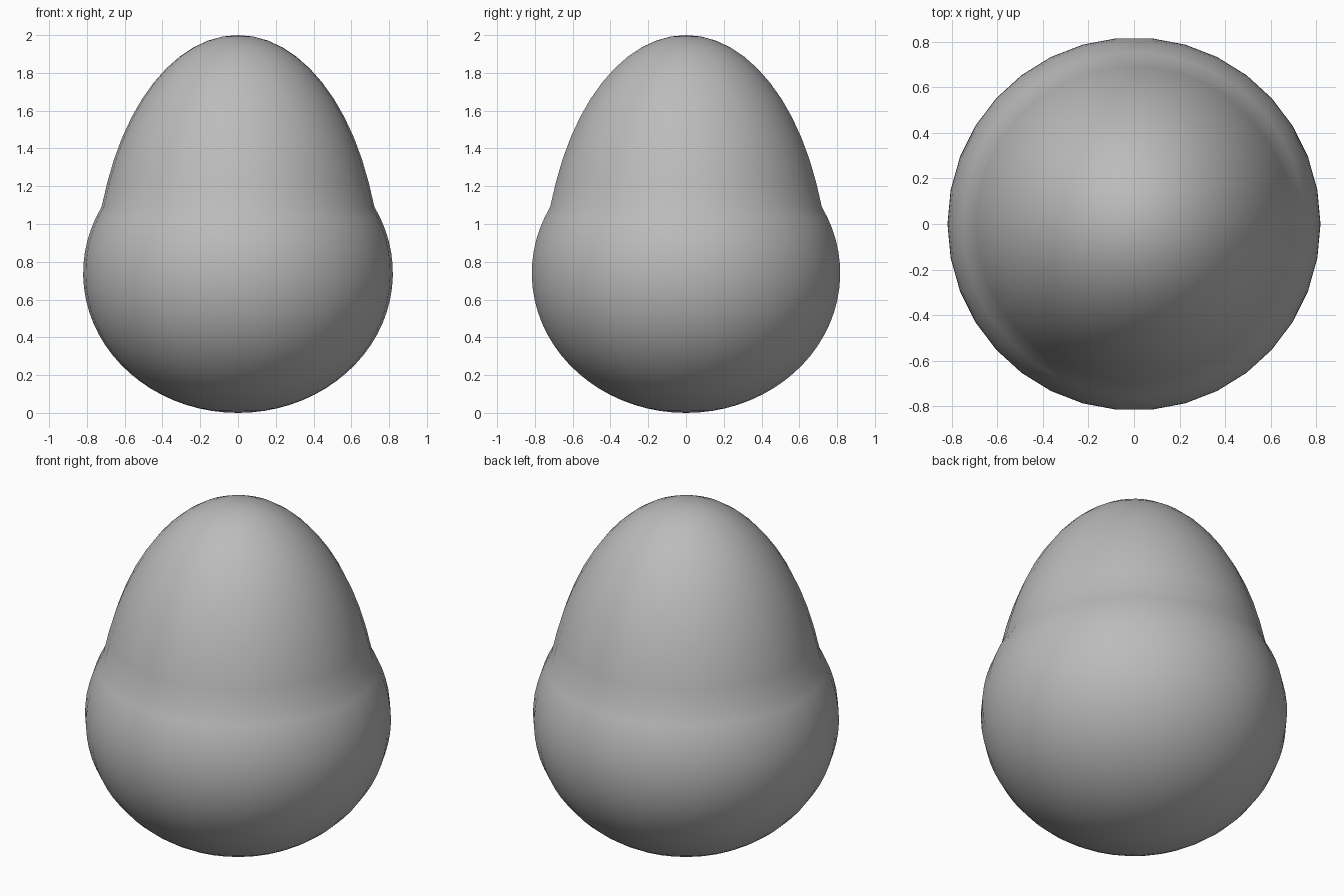
import bpy, bmesh, math

if "Cube" in bpy.data.objects:
    bpy.data.objects.remove(bpy.data.objects["Cube"])

SIDES = 34
mat = bpy.data.materials.new("mid grey")
mat.diffuse_color = (0.5, 0.5, 0.5, 1)
mat.use_nodes = True
mat.node_tree.nodes["Principled BSDF"].inputs["Base Color"].default_value = mat.diffuse_color

# Profile: lower ellipsoid belly, meeting a taller ellipsoid top at z = 1.09
SEAM = 1.09
profile = []
a0, a1 = -math.pi / 2, math.asin((SEAM - 0.74) / 0.74)
for i in range(1, 25):
    a = a0 + (a1 - a0) * i / 24
    profile.append((0.82 * math.cos(a), 0.74 + 0.74 * math.sin(a)))
b0 = math.asin((SEAM - 0.7) / 1.3)
for i in range(1, 12):
    a = b0 + (math.pi / 2 - b0) * i / 12
    profile.append((0.755 * math.cos(a), 0.7 + 1.3 * math.sin(a)))

# Lathe the profile around z
bm = bmesh.new()
rings = [[bm.verts.new((r * math.cos(2 * math.pi * k / SIDES),
                        r * math.sin(2 * math.pi * k / SIDES), z))
          for k in range(SIDES)] for r, z in profile]
bottom, top = bm.verts.new((0, 0, 0)), bm.verts.new((0, 0, 2))
for k in range(SIDES):
    n = (k + 1) % SIDES
    for lo, hi in zip(rings, rings[1:]):
        bm.faces.new((lo[k], lo[n], hi[n], hi[k]))
    bm.faces.new((bottom, rings[0][n], rings[0][k]))
    bm.faces.new((top, rings[-1][k], rings[-1][n]))
for f in bm.faces:
    f.smooth = True
mesh = bpy.data.meshes.new("pear_body")
bm.to_mesh(mesh)
bm.free()
mesh.materials.append(mat)
body = bpy.data.objects.new("pear_body", mesh)
bpy.context.collection.objects.link(body)
